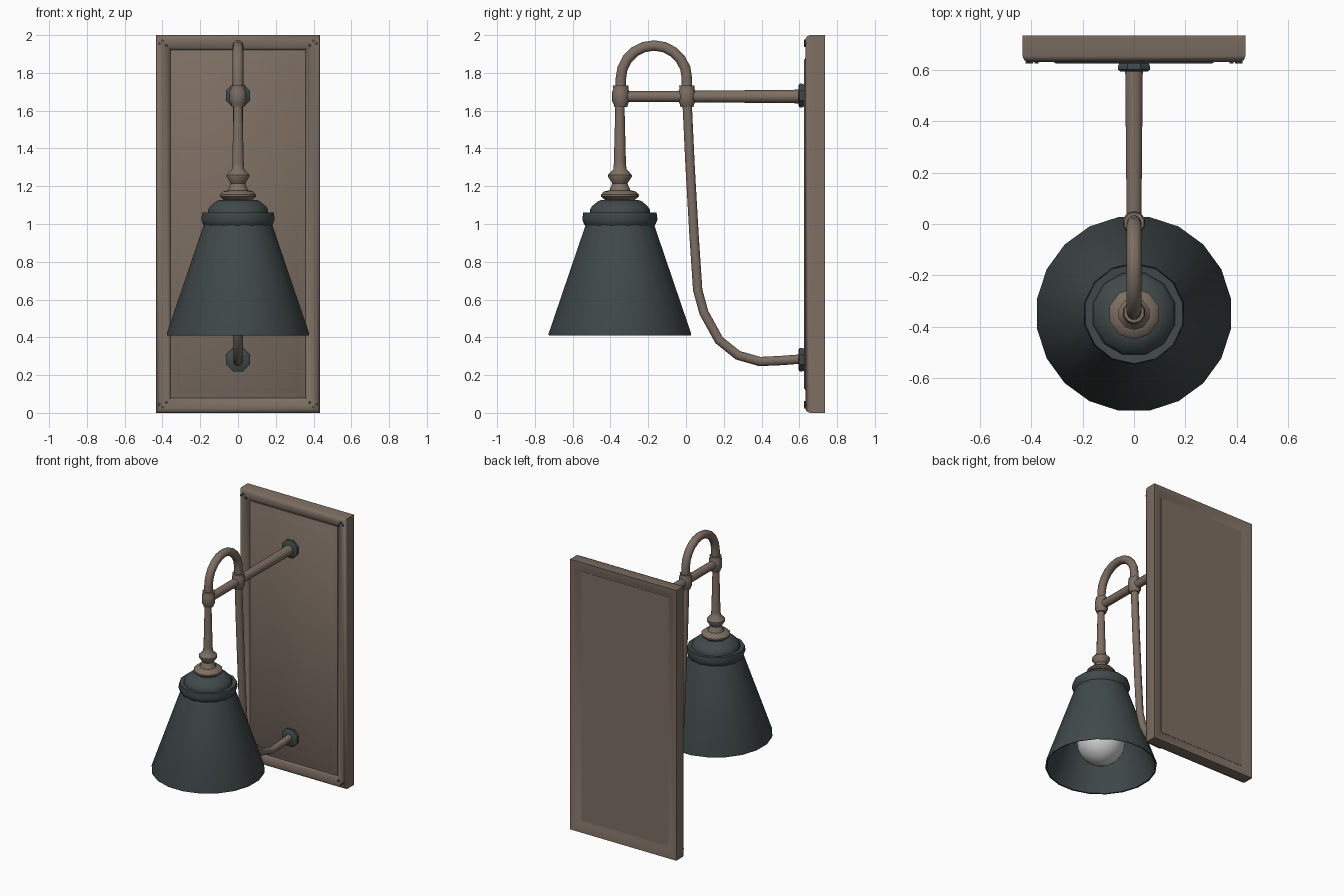
import bpy, bmesh, math
from mathutils import Vector, Matrix

if "Cube" in bpy.data.objects:
    bpy.data.objects.remove(bpy.data.objects["Cube"])


def material(name, rgb):
    m = bpy.data.materials.new(name)
    m.diffuse_color = (*rgb, 1)
    m.use_nodes = True
    m.node_tree.nodes["Principled BSDF"].inputs["Base Color"].default_value = m.diffuse_color
    return m


BRONZE = material("warm_bronze", (0.205, 0.158, 0.124))
SLATE = material("dark_slate", (0.052, 0.067, 0.068))
GLASS = material("bulb_white", (0.65, 0.65, 0.65))


def finish(name, bm, mat, angle=40):
    bmesh.ops.remove_doubles(bm, verts=bm.verts, dist=1e-5)
    bmesh.ops.recalc_face_normals(bm, faces=bm.faces)
    me = bpy.data.meshes.new(name)
    bm.to_mesh(me)
    bm.free()
    me.materials.append(mat)
    ob = bpy.data.objects.new(name, me)
    bpy.context.collection.objects.link(ob)
    bpy.ops.object.select_all(action='DESELECT')
    ob.select_set(True)
    bpy.context.view_layer.objects.active = ob
    bpy.ops.object.shade_smooth_by_angle(angle=math.radians(angle))
    return ob


def skin(bm, rings, closed=False, caps=False):
    """Bridge equal-length rings of points with quads."""
    rs = [[bm.verts.new(p) for p in r] for r in rings]
    n = len(rs[0])
    pairs = list(zip(rs, rs[1:])) + ([(rs[-1], rs[0])] if closed else [])
    for a, b in pairs:
        for i in range(n):
            j = (i + 1) % n
            bm.faces.new((a[i], a[j], b[j], b[i]))
    if caps:
        bm.faces.new(rs[0])
        bm.faces.new(rs[-1])


def lathe(name, prof, mat, loc, seg=12, along_y=False, closed=False, angle=40):
    """Spin (radius, height) points around z, or around y."""
    bm = bmesh.new()
    rings = [[(r * math.cos(t), r * math.sin(t), h)
              for t in (2 * math.pi * (i + 0.5) / seg for i in range(seg))]
             for r, h in prof]
    skin(bm, rings, closed, not closed)
    if along_y:
        bm.transform(Matrix.Rotation(-math.pi / 2, 4, 'X'))
    bm.transform(Matrix.Translation(loc))
    return finish(name, bm, mat, angle)


def tube(name, path, radius, mat, seg=10):
    """Sweep a circle along (y, z) points at x = 0."""
    pts = [Vector((0, y, z)) for y, z in path]
    rings = []
    for i, p in enumerate(pts):
        d = (pts[min(i + 1, len(pts) - 1)] - pts[max(i - 1, 0)]).normalized()
        side = Vector((1, 0, 0))
        up = d.cross(side)
        rings.append([p + radius * (side * math.cos(t) + up * math.sin(t))
                      for t in (2 * math.pi * k / seg for k in range(seg))])
    bm = bmesh.new()
    skin(bm, rings, caps=True)
    return finish(name, bm, mat, 60)


def rect(inset, y):
    w, b, t = 0.435 - inset, inset, 2.0 - inset
    return [(-w, y, b), (w, y, b), (w, y, t), (-w, y, t)]


# Mitred moulding around the back plate
bm = bmesh.new()
skin(bm, [rect(*p) for p in [(0, 0.655), (0.008, 0.638), (0.024, 0.632), (0.044, 0.635),
                             (0.065, 0.646), (0.082, 0.665), (0.082, 0.712),
                             (0.05, 0.722), (0.02, 0.733), (0, 0.735)]], closed=True)
finish("plate_frame", bm, BRONZE, 50)

# Panel with a raised field on its front
bm = bmesh.new()
skin(bm, [rect(*p) for p in [(0.078, 0.715), (0.078, 0.652), (0.1, 0.642),
                             (0.127, 0.628), (0.13, 0.626)]], caps=True)
finish("plate_panel", bm, BRONZE)

# Three small pins in each frame corner
for sx in (-1, 1):
    for zc, sz in ((0, 1), (2, -1)):
        for k, (dx, dz) in enumerate([(0.02, 0.045), (0.035, 0.03), (0.055, 0.055)]):
            lathe("corner_pin", [(0.008, 0), (0.008, 0.018), (0.005, 0.02)][::-1], SLATE,
                  (sx * (0.435 - dx), 0.626, zc + sz * dz), 6, True)

# Wall flanges
for nm, z in (("upper_flange", 1.68), ("lower_flange", 0.282)):
    lathe(nm, [(0.058, 0.595), (0.068, 0.602), (0.068, 0.614), (0.06, 0.632)],
          SLATE, (0, 0, z), 8, True)

# Horizontal arm, slightly thicker at the wall
lathe("arm", [(0.029, -0.35), (0.03, 0.0), (0.036, 0.6)], BRONZE, (0, 0, 1.675), 10, True)

# Collars where the arm meets the tube
for nm, y in (("front_collar", -0.345), ("rear_collar", 0.005)):
    lathe(nm, [(0.034, 1.62), (0.038, 1.635), (0.046, 1.65), (0.046, 1.7),
               (0.04, 1.715), (0.041, 1.733)], BRONZE, (0, y, 0), 10)

# Gooseneck arch and the long tube back to the wall
arch = [(-0.17 + 0.175 * math.cos(a), 1.77 + 0.175 * math.sin(a))
        for a in (math.pi * (1 - i / 10) for i in range(11))]
tube("gooseneck_arch", [(-0.345, 1.7)] + arch + [(0.005, 1.7)], 0.029, BRONZE)
tube("lower_tube", [(0.005, 1.66), (0.022, 1.3), (0.042, 0.95), (0.062, 0.65), (0.095, 0.53),
                    (0.175, 0.385), (0.275, 0.305), (0.39, 0.272), (0.5, 0.277),
                    (0.61, 0.285)], 0.026, BRONZE)

# Stem with turned knob and disc above the shade
CY = -0.35
lathe("stem", [(0.1, 1.145), (0.1, 1.155), (0.085, 1.172), (0.056, 1.178), (0.04, 1.215),
               (0.063, 1.25), (0.063, 1.26), (0.035, 1.29), (0.032, 1.32),
               (0.024, 1.64)][::-1] + [(0.07, 1.12)], BRONZE, (0, CY, 0), 10)

# Shade cap, rolled ring and hollow cone
lathe("shade_cap", [(0.165, 1.04), (0.165, 1.075), (0.152, 1.095), (0.12, 1.12),
                    (0.1, 1.128)], SLATE, (0, CY, 0), 12)
lathe("shade_ring", [(0.14, 1.055), (0.194, 1.06), (0.199, 1.025), (0.19, 1.0),
                     (0.178, 0.985), (0.14, 0.985)], SLATE, (0, CY, 0), 14, closed=True)
lathe("shade_cone", [(0.05, 1.035), (0.182, 1.0), (0.382, 0.42), (0.381, 0.41),
                     (0.372, 0.412), (0.172, 0.985), (0.05, 1.01)],
      SLATE, (0, CY, 0), 20, closed=True)

# Socket and bulb inside the shade
lathe("socket", [(0.06, 1.03), (0.06, 0.84)], SLATE, (0, CY, 0), 12)
bulb = [(0.165 * math.sin(a), 0.6 - 0.165 * math.cos(a))
        for a in (math.radians(4 + 14 * i) for i in range(11))]
lathe("bulb", bulb + [(0.05, 0.8), (0.045, 0.86)], GLASS, (0, CY, 0), 20)
